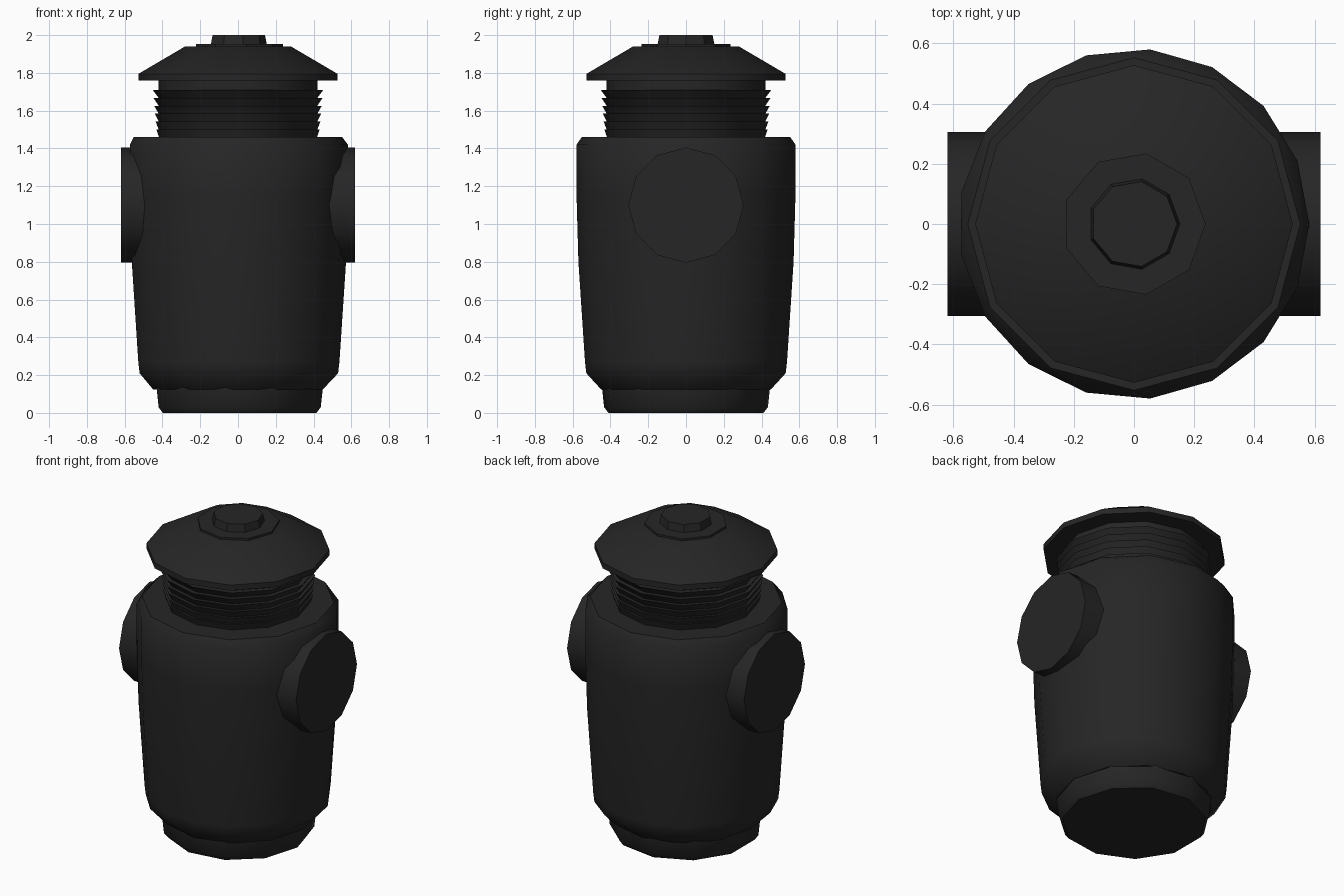
import bpy
import bmesh
from math import cos, sin, tau, radians, pi
from mathutils import Matrix

cube = bpy.data.objects.get("Cube")
if cube:
    bpy.data.objects.remove(cube)

# Single dark rubbery colour
black = bpy.data.materials.new("matte black")
black.use_nodes = True
colour = (0.019, 0.019, 0.019, 1)
black.diffuse_color = colour
bsdf = black.node_tree.nodes["Principled BSDF"]
bsdf.inputs["Base Color"].default_value = colour
bsdf.inputs["Roughness"].default_value = 0.7


def stitch(bm, low, high):
    """Fill between two rings that may have different numbers of sides."""
    n, m = len(low), len(high)
    i = j = 0
    while i < n or j < m:
        a, b = (i + 1) * m, (j + 1) * n
        face = [low[i % n]]
        if a <= b:
            i += 1
            face.append(low[i % n])
        if b <= a:
            j += 1
            face += [high[j % m], high[(j - 1) % m]]
        else:
            face.append(high[j % m])
        bm.faces.new(face)


def turned(name, rings, matrix=Matrix()):
    """Closed turned part from (radius, height, sides) rings, bottom to top."""
    bm = bmesh.new()
    loops = [[bm.verts.new((r * cos(tau * k / n), r * sin(tau * k / n), z))
              for k in range(n)] for r, z, n in rings]
    for low, high in zip(loops, loops[1:]):
        stitch(bm, low, high)
    bm.faces.new(loops[0][::-1])
    bm.faces.new(loops[-1])
    bmesh.ops.recalc_face_normals(bm, faces=bm.faces[:])
    bm.transform(matrix)
    mesh = bpy.data.meshes.new(name)
    bm.to_mesh(mesh)
    bm.free()
    mesh.materials.append(black)
    obj = bpy.data.objects.new(name, mesh)
    bpy.context.collection.objects.link(obj)
    bpy.ops.object.select_all(action='DESELECT')
    obj.select_set(True)
    bpy.context.view_layer.objects.active = obj
    bpy.ops.object.shade_smooth_by_angle(angle=radians(38))
    return obj


# Base foot
turned("foot", [(0.415, 0, 11), (0.438, 0.03, 11), (0.45, 0.14, 11)])

# Main body, swelling upwards to a chamfered shoulder
turned("body", [(0.45, 0.125, 12), (0.53, 0.21, 17), (0.537, 0.27, 17),
                (0.572, 0.8, 17), (0.582, 1.15, 17), (0.582, 1.42, 17),
                (0.552, 1.46, 12)])

# Threaded neck: sawtooth profile, flat on the upper side of each tooth
teeth, pitch = 6, 0.042
neck = [(0.415, 1.45, 12)]
for t in range(teeth):
    top = 1.71 - (teeth - 1 - t) * pitch
    neck += [(0.432 + 0.004 * t, top, 12), (0.42, top, 12)]
neck.append((0.42, 1.77, 12))
turned("threaded_neck", neck)

# Cap, washer and knob
turned("cap", [(0.527, 1.76, 12), (0.527, 1.795, 12), (0.28, 1.94, 12)])
turned("washer", [(0.238, 1.93, 9), (0.238, 1.953, 9)])
turned("knob", [(0.155, 1.94, 9), (0.143, 2.0, 9)])

# Round side ports
for side, sign in (("left", 1), ("right", -1)):
    place = Matrix.Translation((0, 0, 1.1)) @ Matrix.Rotation(sign * pi / 2, 4, 'Y')
    turned(side + "_port", [(0.305, 0.4, 12), (0.305, 0.62, 12)], place)
